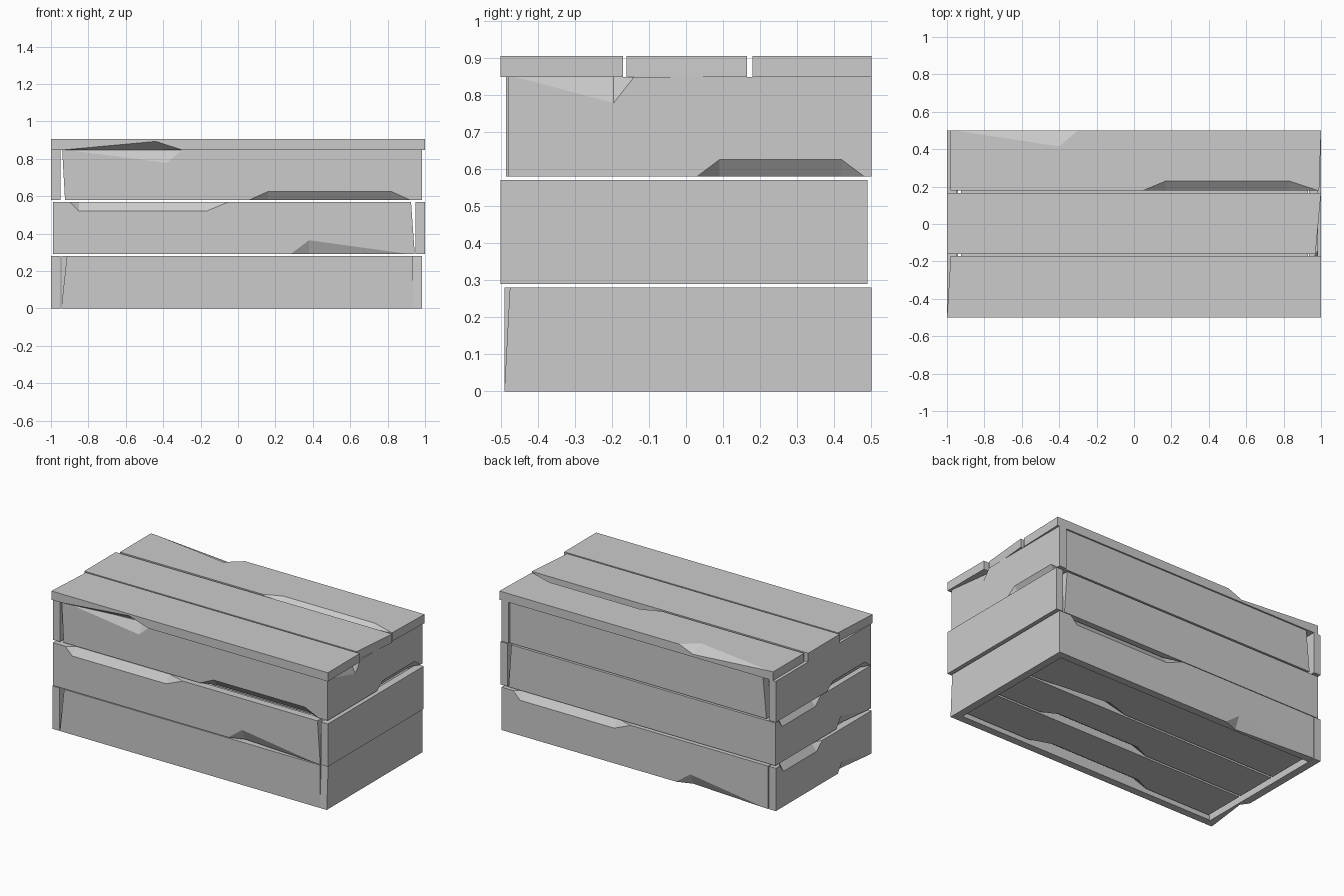
import bpy
import bmesh
from math import radians
from mathutils import Matrix, Vector

cube = bpy.data.objects.get("Cube")
if cube:
    bpy.data.objects.remove(cube)

grey = bpy.data.materials.new("plain_grey")
grey.use_nodes = True
colour = (0.6, 0.6, 0.6, 1)
grey.diffuse_color = colour
grey.node_tree.nodes["Principled BSDF"].inputs["Base Color"].default_value = colour

# Long edges of a plank, in order around its section
FRONT_LOW, BACK_LOW, BACK_TOP, FRONT_TOP = range(4)


def plank(name, x, y, z, chips=(), skew_lo=(0, 0), skew_hi=(0, 0), turn=0):
    """Board along x. A chip is (edge, stations along x, depth in y, depth in z).
    A skew shifts an end's (top, front) corners along x."""
    bm = bmesh.new()
    corners = [(0, 0), (1, 0), (1, 1), (0, 1)]
    chip_on = {c[0]: c[1:] for c in chips}
    flat_chain, upright_chain = [], []
    for i, (back, top) in enumerate(corners):
        def vert(u, dy=0, dz=0):
            return bm.verts.new((u, y[back] + (-dy if back else dy),
                                 z[top] + (-dz if top else dz)))

        def end(u, skew):
            return vert(u + skew[0] * top + skew[1] * (1 - back))

        first, last = end(x[0], skew_lo), end(x[1], skew_hi)
        if i in chip_on:
            us, dy, dz = chip_on[i]
            a, b = vert(us[0]), vert(us[-1])
            flat = [vert(u, dy=dy) for u in us[1:-1]]
            upright = [vert(u, dz=dz) for u in us[1:-1]]
            # Broken facets between the two faces
            bm.faces.new((a, flat[0], upright[0]))
            bm.faces.new((b, upright[-1], flat[-1]))
            for k in range(len(flat) - 1):
                bm.faces.new((flat[k], flat[k + 1], upright[k + 1], upright[k]))
            flat_chain.append([first, a, *flat, b, last])
            upright_chain.append([first, a, *upright, b, last])
        else:
            flat_chain.append([first, last])
            upright_chain.append([first, last])
    # Four long faces, then the two ends
    for i in range(4):
        chain = upright_chain if i % 2 else flat_chain
        bm.faces.new(chain[i] + chain[(i + 1) % 4][::-1])
    for e in (0, -1):
        bm.faces.new([c[e] for c in flat_chain])
    bmesh.ops.recalc_face_normals(bm, faces=bm.faces)
    bm.transform(Matrix.Rotation(radians(90 * turn), 4, "Z"))
    mesh = bpy.data.meshes.new(name)
    bm.to_mesh(mesh)
    bm.free()
    mesh.materials.append(grey)
    bpy.context.collection.objects.link(bpy.data.objects.new(name, mesh))


def wall(name, layer, outer, x, chips=(), turn=0, **skews):
    plank(name, x, (-outer, 0.05 - outer), LAYERS[layer], chips, turn=turn, **skews)


LAYERS = {"low": (0, 0.28), "middle": (0.29, 0.57), "high": (0.58, 0.848)}

# Damage patterns shared by several boards
long_worn = [(FRONT_TOP, (-0.9, -0.85, -0.17, -0.05), 0.035, 0.05),
             (FRONT_LOW, (0.28, 0.38, 0.92), 0.035, 0.075)]
long_split = [(FRONT_TOP, (-0.92, -0.38, -0.3), 0.035, 0.07),
              (FRONT_LOW, (0.06, 0.16, 0.82, 0.92), 0.035, 0.045)]
short_worn = [(FRONT_TOP, (-0.46, -0.42, -0.08, -0.02), 0.035, 0.05),
              (FRONT_LOW, (0.14, 0.19, 0.47), 0.035, 0.07)]
short_split = [(FRONT_TOP, (-0.46, -0.195, -0.14), 0.035, 0.07),
               (FRONT_LOW, (0.03, 0.09, 0.42, 0.48), 0.035, 0.045)]

# Front boards
wall("front_board_low", "low", 0.49, (-0.945, 0.935), skew_lo=(0.03, 0))
wall("front_board_middle", "middle", 0.5, (-0.94, 0.945), long_worn, skew_hi=(-0.02, 0))
wall("front_board_high", "high", 0.48, (-0.925, 0.935), long_split, skew_lo=(-0.015, 0))

# Boards of the +x end
wall("left_board_low", "low", 0.985, (-0.49, 0.5), turn=1, skew_lo=(0.015, 0))
wall("left_board_middle", "middle", 1.0, (-0.5, 0.49), turn=1)
wall("left_board_high", "high", 0.985, (-0.48, 0.5), short_split, turn=1)

# Back boards
wall("back_board_low", "low", 0.5, (-0.935, 0.945), long_worn, turn=2)
wall("back_board_middle", "middle", 0.49, (-0.94, 0.94), turn=2, skew_lo=(0.02, 0))
wall("back_board_high", "high", 0.49, (-0.93, 0.925), turn=2, skew_hi=(-0.025, 0))

# Boards of the -x end
wall("right_board_low", "low", 1.0, (-0.5, 0.49), short_worn, turn=3)
wall("right_board_middle", "middle", 0.99, (-0.49, 0.5), short_worn, turn=3)
wall("right_board_high", "high", 1.0, (-0.5, 0.485), short_split[1:], turn=3)

# Lid boards
LID = (0.848, 0.905)
plank("lid_board_front", (-0.98, 1), (-0.5, -0.17), LID,
      [(FRONT_LOW, (-0.93, -0.44, -0.3), 0.06, 0.045)], skew_lo=(0, -0.02))
plank("lid_board_middle", (-1, 1), (-0.16, 0.165), LID, skew_hi=(0, -0.03))
plank("lid_board_back", (-0.98, 1), (0.18, 0.5), LID,
      [(FRONT_TOP, (0.05, 0.17, 0.83, 0.98), 0.05, 0.04),
       (BACK_TOP, (-0.96, -0.4, -0.3), 0.085, 0.04)], skew_hi=(0, -0.01))

# Floor boards, set slightly up between the walls
FLOOR = (0.02, 0.07)
for label, y, edge, span in (
        ("front", (-0.425, -0.15), FRONT_LOW, (-0.45, -0.35, 0.3, 0.45)),
        ("middle", (-0.135, 0.14), FRONT_LOW, (-0.2, -0.1, 0.5, 0.6)),
        ("back", (0.155, 0.44), FRONT_LOW, (0.2, 0.35, 0.85))):
    plank("floor_board_" + label, (-0.925, 0.93), y, FLOOR, [(edge, span, 0.05, 0.035)])
